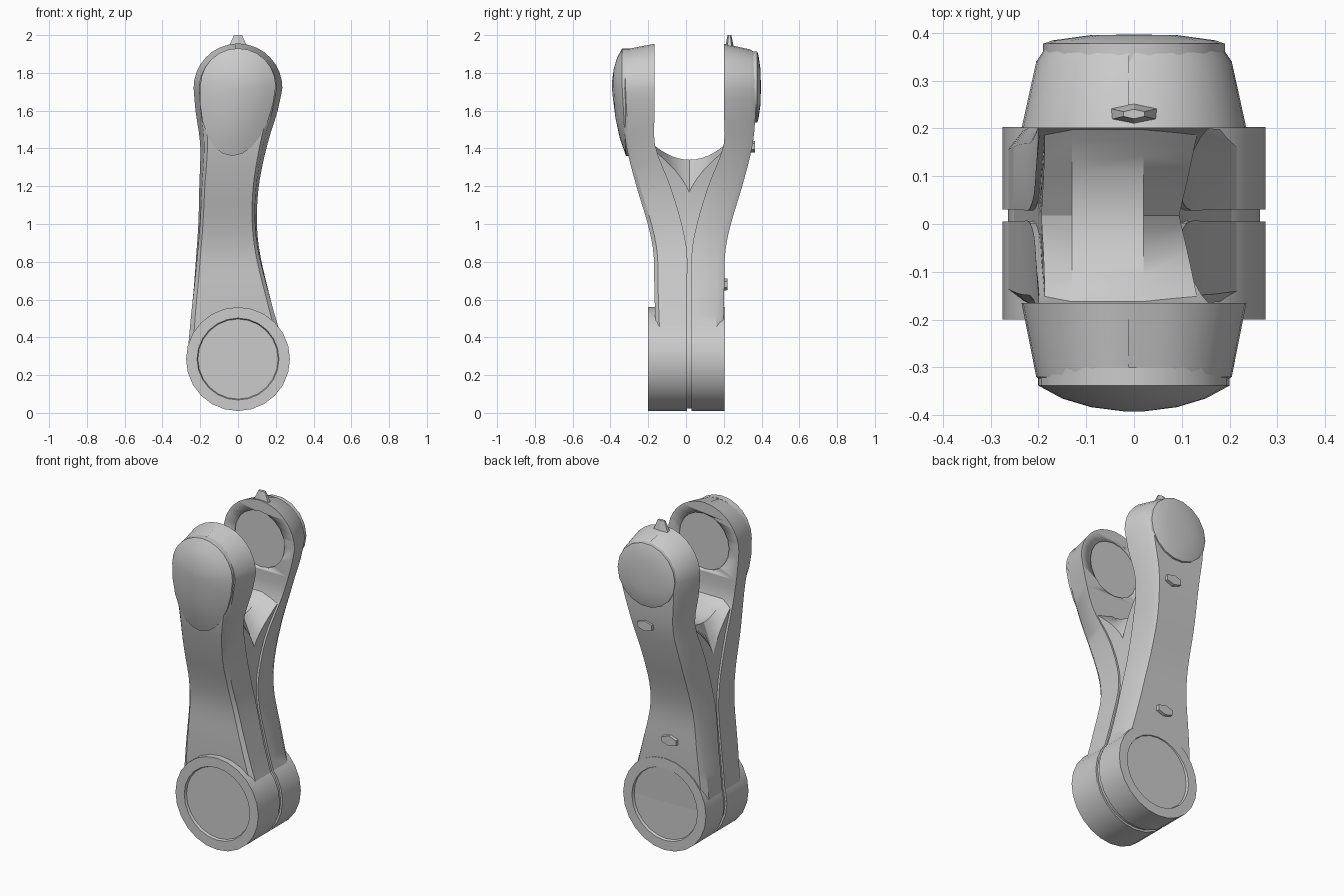
import bpy, bmesh
from math import sin, cos, pi, sqrt, radians
from mathutils import Matrix, Vector

cube = bpy.data.objects.get("Cube")
if cube:
    bpy.data.objects.remove(cube)

grey = bpy.data.materials.new("light_grey_metal")
grey.use_nodes = True
tone = (0.6, 0.6, 0.6, 1)
grey.diffuse_color = tone
grey.node_tree.nodes["Principled BSDF"].inputs["Base Color"].default_value = tone

MID = 0.0175          # plane between the two halves
PIVOT, END_R = 1.72, 0.235   # upper joint
BASE_Z, BASE_R = 0.285, 0.275   # lower joint

# height, left edge, right edge, inner distance, outer distance
STATIONS = [
    (0.28, -0.27, 0.27, 0.0125, 0.17),
    (0.5, -0.25, 0.2, 0.0125, 0.18),
    (0.65, -0.235, 0.16, 0.0125, 0.185),
    (0.85, -0.22, 0.115, 0.0125, 0.19),
    (1.0, -0.21, 0.1, 0.04, 0.22),
    (1.2, -0.205, 0.11, 0.1, 0.28),
    (1.42, -0.2, 0.155, 0.182, 0.335),
    (1.6, -0.225, 0.21, 0.183, 0.352),
    (PIVOT, -END_R, END_R, 0.183, 0.357),
]


def station(z):
    """Smoothly interpolated left, right, inner, outer at a height."""
    last = len(STATIONS) - 1
    i = 0
    while i < last - 1 and z > STATIONS[i + 1][0]:
        i += 1
    a, b = STATIONS[i], STATIONS[i + 1]
    p, n = STATIONS[max(i - 1, 0)], STATIONS[min(i + 2, last)]
    span = b[0] - a[0]
    t = min(max((z - a[0]) / span, 0), 1)
    out = []
    for k in range(1, len(a)):
        ma = (b[k] - p[k]) / (b[0] - p[0]) * span
        mb = (n[k] - a[k]) / (n[0] - a[0]) * span
        d = b[k] - a[k]
        out.append(a[k] + t * (ma + t * (3 * d - 2 * ma - mb + t * (ma + mb - 2 * d))))
    return out


def finish(name, bm, angle=32):
    bmesh.ops.remove_doubles(bm, verts=bm.verts, dist=0.0001)
    bmesh.ops.recalc_face_normals(bm, faces=bm.faces)
    mesh = bpy.data.meshes.new(name)
    bm.to_mesh(mesh)
    bm.free()
    obj = bpy.data.objects.new(name, mesh)
    bpy.context.collection.objects.link(obj)
    mesh.materials.append(grey)
    bpy.ops.object.select_all(action="DESELECT")
    obj.select_set(True)
    bpy.context.view_layer.objects.active = obj
    bpy.ops.object.shade_smooth_by_angle(angle=radians(angle))
    return obj


def loft(name, rows, angle=32):
    """Skin a stack of closed sections and cap both ends."""
    bm = bmesh.new()
    rings = [[bm.verts.new(p) for p in row] for row in rows]
    for a, b in zip(rings, rings[1:]):
        for j in range(len(a)):
            k = (j + 1) % len(a)
            bm.faces.new((a[j], a[k], b[k], b[j]))
    bm.faces.new(rings[0])
    bm.faces.new(rings[-1])
    return finish(name, bm, angle)


def disc(name, profile, z, sides=20):
    """Turned part about the y axis, from (radius, y) pairs."""
    rows = [[(r * cos(2 * pi * j / sides), y, z + r * sin(2 * pi * j / sides))
             for j in range(sides)] for r, y in profile]
    return loft(name, rows)


def arm(name, side, chamfer):
    """One half of the link, tapering outward from the parting plane."""
    heights = [STATIONS[0][0] + (PIVOT - STATIONS[0][0]) * i / 24 for i in range(25)]
    heights += [PIVOT + END_R * sin(radians(a)) for a in range(10, 90, 11)]
    rows = []
    for z in heights:
        left, right, inner, outer = station(z)
        over = max(z - PIVOT, 0)
        if over:
            right = sqrt(END_R ** 2 - over ** 2)
            left = -right
        centre, half = (left + right) / 2, (right - left) / 2
        draft = 1 - 0.13 * min(max((z - 0.6) / 0.9, 0), 1)

        def point(sign, scale, dist):
            return (centre + sign * half * scale, MID + side * dist,
                    min(z, PIVOT) + over * scale)
        steps = [(1, inner), (draft, outer - chamfer), (draft - 0.1, outer)]
        rows.append([point(-1, *s) for s in steps] + [point(1, *s) for s in reversed(steps)])
    obj = loft(name, rows)

    # round recess on the inner face of the upper joint
    bm = bmesh.new()
    turn = Matrix.Translation((0, MID + side * 0.183, PIVOT)) @ Matrix.Rotation(pi / 2, 4, "X")
    bmesh.ops.create_cone(bm, cap_ends=True, segments=20, radius1=0.17, radius2=0.17,
                          depth=0.03, matrix=turn)
    cutter = finish("recess_cutter", bm)
    cutter.hide_render = True
    bpy.context.view_layer.objects.active = obj
    mod = obj.modifiers.new("recess", "BOOLEAN")
    mod.operation, mod.object, mod.solver = "DIFFERENCE", cutter, "EXACT"
    bpy.ops.object.modifier_apply(modifier=mod.name)
    bpy.data.objects.remove(cutter)


arm("front_arm", -1, 0.02)
arm("back_arm", 1, 0.035)

# lower joint: two drums with recessed faces and a seam between them
for name, inner, face, step in (("front_drum", 0.005, -0.2, 0.015),
                                ("back_drum", 0.03, 0.203, -0.015)):
    disc(name, [(0.05, inner), (BASE_R, inner), (BASE_R, face), (0.217, face),
                (0.212, face + step), (0.05, face + step)], BASE_Z, 24)
disc("seam_disc", [(0.05, 0), (0.263, 0), (0.263, 0.035), (0.05, 0.035)], BASE_Z, 24)

# web joining the arms, with a saddle-shaped top
rows = []
for i in range(13):
    u = i / 6 - 1
    edge = 1.17 + 0.22 * abs(u)
    mid = 1.34 + 0.08 * u * u
    zs = [BASE_Z + (edge - BASE_Z) * j / 12 for j in range(13)]

    def web_point(z, which):
        left, right, inner, _ = station(z)
        x = (left + 0.012, right - 0.012)[which]
        return (x, MID + u * (inner + 0.012), z)
    crest = [(x, MID + u * 0.19, mid) for x in (-0.13, 0.02)]
    rows.append([web_point(z, 0) for z in zs] + crest + [web_point(z, 1) for z in reversed(zs)])
loft("centre_web", rows, 25)

# egg-shaped domed cover on the front
rows = []
for scale, y in ((1, -0.3), (1, -0.338), (0.75, -0.365), (0.45, -0.383), (0.1, -0.392)):
    ring = []
    for j in range(24):
        a = 2 * pi * j / 24
        x, z = 0.2 * cos(a), 0.2 * sin(a)
        drop = max(-sin(a), 0)
        if drop:
            z *= 1.85
            x -= 0.03 * drop
        ring.append((x * scale, y + 0.02 * drop * scale, 1.73 + z * scale))
    rows.append(ring)
loft("front_cover", rows)

# round cover on the back
disc("back_cover", [(0.19, 0.34), (0.19, 0.377), (0.17, 0.384), (0.09, 0.395), (0.02, 0.396)],
     1.725, 18)


def lug(name, place, tilt, r1, r2, depth, squash):
    bm = bmesh.new()
    bmesh.ops.create_cone(bm, cap_ends=True, segments=6, radius1=r1, radius2=r2, depth=depth)
    bmesh.ops.scale(bm, vec=Vector((1, squash, 1)), verts=bm.verts)
    bmesh.ops.transform(bm, matrix=Matrix.Translation(place) @ Matrix.Rotation(tilt, 4, "X"),
                        verts=bm.verts)
    finish(name, bm, 15)


# small stop lugs
lug("top_lug", (0, 0.23, 1.965), 0, 0.06, 0.025, 0.07, 0.4)
lug("upper_back_lug", (0.02, 0.345, 1.41), -pi / 2, 0.06, 0.055, 0.04, 0.55)
lug("lower_back_lug", (-0.04, 0.205, 0.68), -pi / 2, 0.06, 0.055, 0.03, 0.55)
